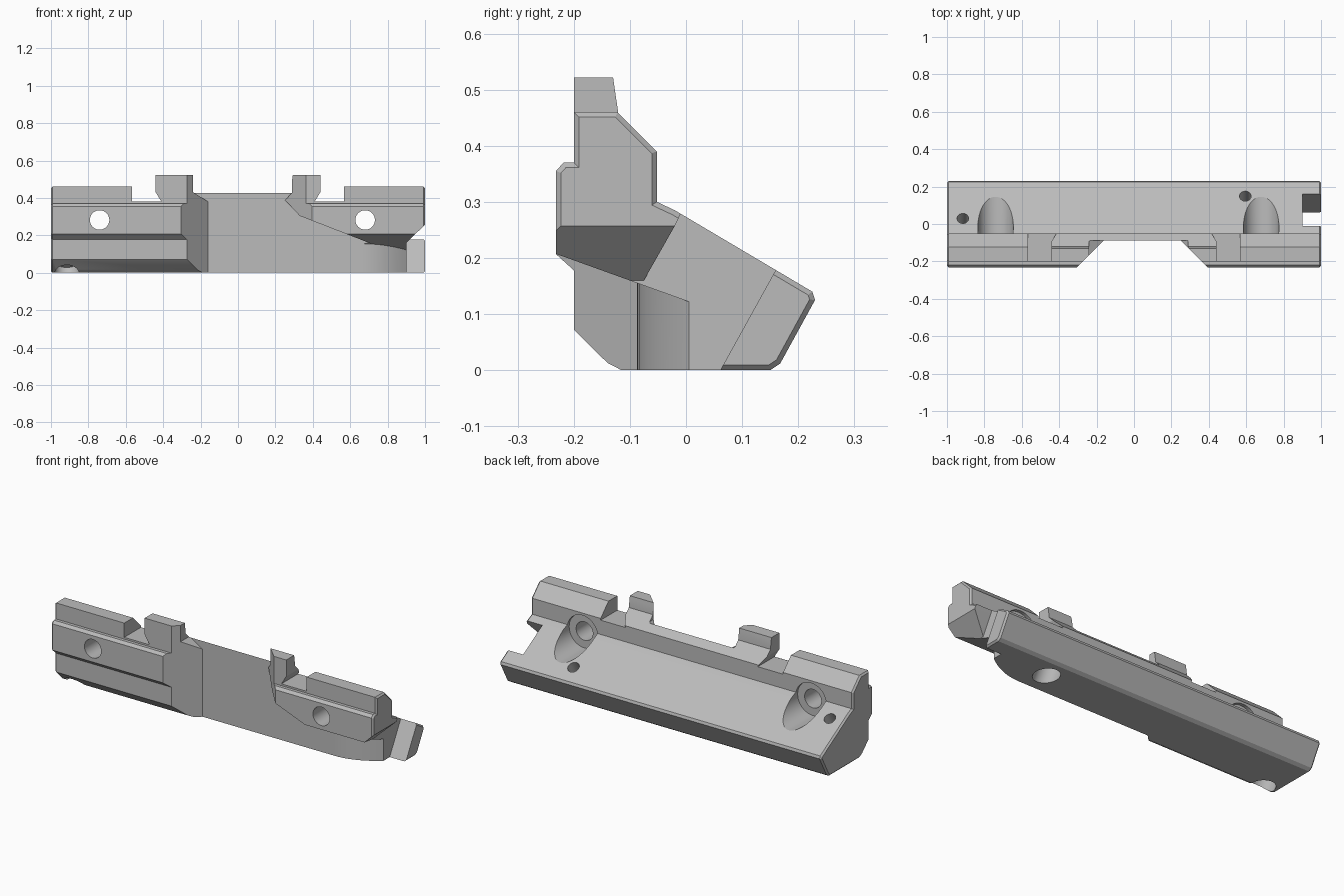
import bpy, bmesh
from math import radians
from mathutils import Vector

if "Cube" in bpy.data.objects:
    bpy.data.objects.remove(bpy.data.objects["Cube"])

grey = bpy.data.materials.new("mid grey")
grey.use_nodes = True
grey.diffuse_color = (0.5, 0.5, 0.5, 1)
grey.node_tree.nodes["Principled BSDF"].inputs["Base Color"].default_value = (0.5, 0.5, 0.5, 1)


def place(axis, p, d):
    """Point p of a cross-section at distance d along the axis."""
    return {"X": (d, p[0], p[1]), "Y": (p[0], d, p[1]), "Z": (p[0], p[1], d)}[axis]


def prism(name, axis, start, end, pts, top=None, bevel=0):
    """Extrude a profile; optionally tilt its far cap or bevel both cap rims."""
    bm = bmesh.new()
    near = [bm.verts.new(place(axis, p, start)) for p in pts]
    far = [bm.verts.new(place(axis, p, end)) for p in pts]
    if top:
        for v in far:
            v.co.z = top(v.co.y)
    caps = [bm.faces.new(near), bm.faces.new(far)]
    for i in range(len(pts)):
        j = (i + 1) % len(pts)
        bm.faces.new((near[i], near[j], far[j], far[i]))
    bmesh.ops.recalc_face_normals(bm, faces=bm.faces)
    if bevel:
        rims = {e for f in caps for e in f.edges}
        bmesh.ops.bevel(bm, geom=list(rims), offset=bevel, segments=1,
                        affect='EDGES', clamp_overlap=True)
    return finish(name, bm)


def drill(name, a, b, radius):
    """Round cutter from point a to point b."""
    a, b = Vector(a), Vector(b)
    bm = bmesh.new()
    turn = (b - a).to_track_quat('Z', 'Y').to_matrix().to_4x4()
    turn.translation = (a + b) / 2
    bmesh.ops.create_cone(bm, cap_ends=True, segments=48, radius1=radius,
                          radius2=radius, depth=(b - a).length, matrix=turn)
    return finish(name, bm)


def finish(name, bm):
    mesh = bpy.data.meshes.new(name)
    bm.to_mesh(mesh)
    bm.free()
    ob = bpy.data.objects.new(name, mesh)
    bpy.context.collection.objects.link(ob)
    mesh.materials.append(grey)
    return ob


# Long body with bevelled ends
body = prism("rail_body", "X", -1, 1, [
    (-0.115, 0), (0.15, 0), (0.168, 0.012), (0.23, 0.125), (0.225, 0.14),
    (-0.02, 0.285), (-0.052, 0.3), (-0.052, 0.39), (-0.122, 0.46), (-0.2, 0.46),
    (-0.2, 0.37), (-0.218, 0.37), (-0.232, 0.355), (-0.232, 0.207),
    (-0.2, 0.178), (-0.2, 0.072), (-0.14, 0.013)], bevel=0.009)

# Raised hooks
hook = [(-0.2, 0.39), (-0.124, 0.39), (-0.121, 0.46), (-0.13, 0.522), (-0.2, 0.522)]
adds = [prism("left_hook", "X", 0.28, 0.44, hook),
        prism("right_hook", "X", -0.44, -0.24, hook)]
cuts = []

# Notches outside the hooks, undercutting them slightly
for s in (-1, 1):
    cuts.append(prism("notch", "Y", -0.3, 0.1, [
        (s * 0.567, 0.38), (s * 0.41, 0.38), (s * 0.44, 0.43),
        (s * 0.44, 0.6), (s * 0.567, 0.6)]))

# Wide recess across the middle of the front, with relieved upper corners
cuts.append(prism("front_recess", "Z", -0.1, 0.7, [
    (-0.16, -0.087), (0.25, -0.087), (0.45, -0.287), (-0.36, -0.287)]))
cuts.append(prism("corner_relief", "Y", -0.3, -0.087, [
    (-0.16, 0.38), (0.25, 0.385), (0.29, 0.43), (0.29, 0.6), (-0.24, 0.6), (-0.24, 0.43)]))

# Sloped underside of the left front jaw
cuts.append(prism("jaw_slope", "Y", -0.3, -0.087, [
    (0, 0.39), (0.25, 0.39), (0.33, 0.304), (0.88, 0.09), (0.88, -0.1), (0, -0.1)]))

# Curved clearance beneath the jaw
curve = [(0.66 + 0.024 * i, -0.087 + 0.092 * (i / 10) ** 2) for i in range(11)]
cuts.append(prism("curved_clearance", "Z", -0.1, 0.2,
                  [(0.1, -0.3), (0.1, -0.087)] + curve + [(1.1, 0.005), (1.1, -0.3)],
                  top=lambda y: 0.122 - 0.36 * (y - 0.005)))

# Slot through the left end, leaving a lip at the back
cuts.append(prism("end_slot", "X", 0.9, 1.1, [
    (0.05, -0.02), (0.205, 0.26), (0.02, 0.34), (-0.02, 0.257), (-0.075, 0.16),
    (-0.075, -0.02)]))
cuts.append(prism("end_undercut", "Y", -0.3, -0.02, [
    (0.9, 0.16), (1.1, 0.354), (1.1, -0.1), (0.9, -0.1)]))

# Screw holes with large counterbores on the back
for x in (-0.74, 0.68):
    cuts.append(drill("screw_hole", (x, -0.3, 0.282), (x, 0.1, 0.282), 0.052))
    cuts.append(drill("counterbore", (x, -0.07, 0.282), (x, 0.3, 0.282), 0.095))

# Small holes square to the sloping roof, widened underneath
lean = Vector((0, 0.5, 0.866))
for x, y, z in ((-0.915, 0.03, 0.256), (0.595, 0.15, 0.187)):
    roof = Vector((x, y, z))
    floor = roof - lean * (z / lean.z)
    cuts.append(drill("pin_hole", roof + lean * 0.1, floor - lean * 0.1, 0.031))
    cuts.append(drill("pin_recess", floor + lean * 0.07, floor - lean * 0.1, 0.065))

# Combine everything into one solid
for ob, mode in [(a, 'UNION') for a in adds] + [(c, 'DIFFERENCE') for c in cuts]:
    ob.hide_render = True
    mod = body.modifiers.new(ob.name, 'BOOLEAN')
    mod.operation, mod.object, mod.solver = mode, ob, 'EXACT'
bpy.context.view_layer.update()
graph = bpy.context.evaluated_depsgraph_get()
solid = bpy.data.meshes.new_from_object(body.evaluated_get(graph))
body.modifiers.clear()
body.data = solid
for ob in adds + cuts:
    bpy.data.objects.remove(ob)

bpy.ops.object.select_all(action='DESELECT')
body.select_set(True)
bpy.context.view_layer.objects.active = body
bpy.ops.object.shade_smooth_by_angle(angle=radians(20))
